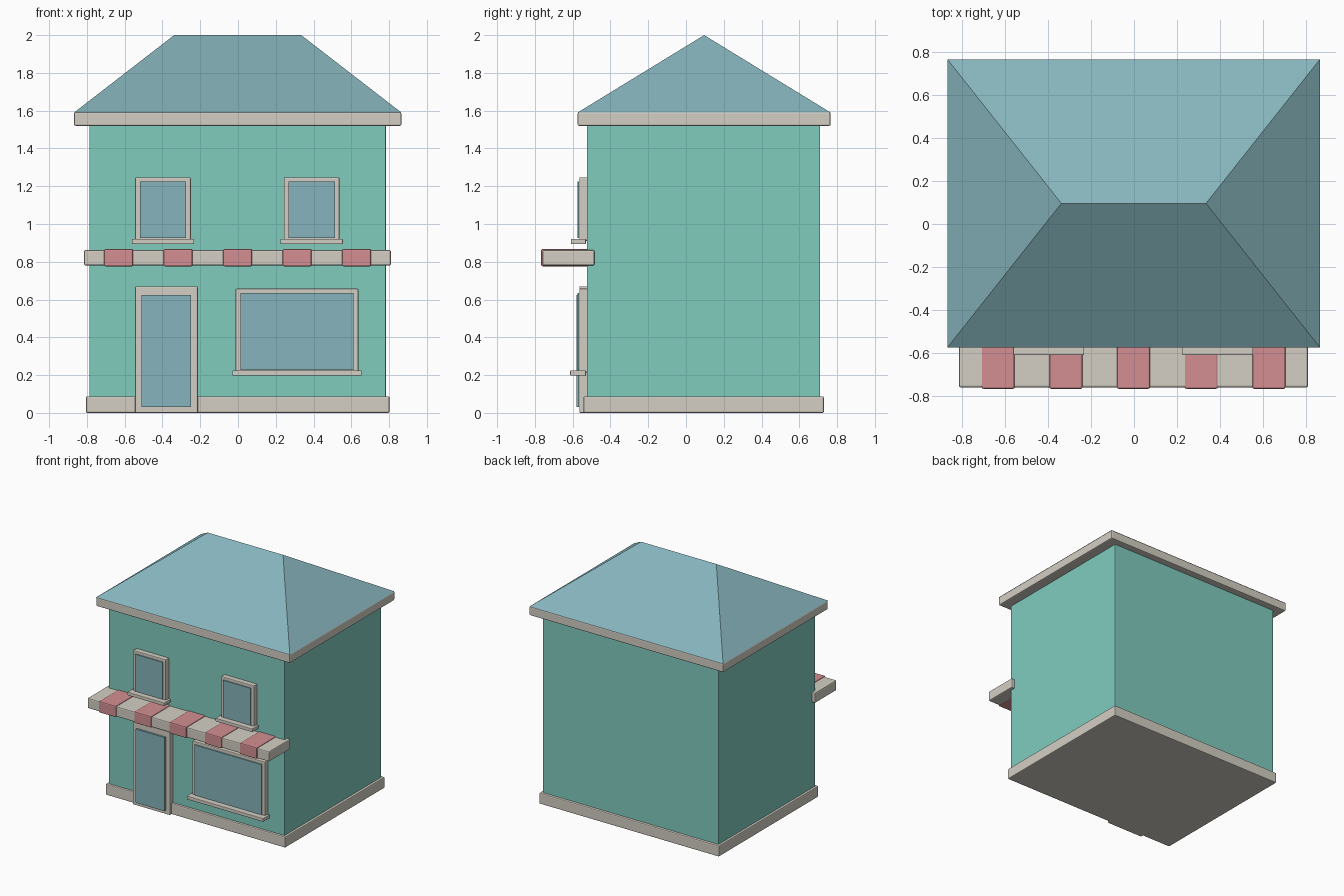
import bpy
import bmesh

if "Cube" in bpy.data.objects:
    bpy.data.objects.remove(bpy.data.objects["Cube"])


def material(name, rgb):
    # sRGB 0-255 to linear
    lin = [((c / 255 + 0.055) / 1.055) ** 2.4 for c in rgb]
    m = bpy.data.materials.new(name)
    m.diffuse_color = (*lin, 1)
    m.use_nodes = True
    m.node_tree.nodes["Principled BSDF"].inputs["Base Color"].default_value = m.diffuse_color
    return m


TEAL = material("teal wall", (128, 204, 190))
STONE = material("pale stone", (212, 207, 196))
BLUE = material("slate blue", (134, 180, 188))
PINK = material("awning pink", (212, 143, 146))


def finish(name, bm, mat, bevel):
    bmesh.ops.recalc_face_normals(bm, faces=bm.faces)
    me = bpy.data.meshes.new(name)
    bm.to_mesh(me)
    bm.free()
    me.materials.append(mat)
    ob = bpy.data.objects.new(name, me)
    bpy.context.collection.objects.link(ob)
    if bevel:
        mod = ob.modifiers.new("soft edges", 'BEVEL')
        mod.width = bevel
        mod.segments = 2
        mod.limit_method = 'ANGLE'
        mod.angle_limit = 0.3
    return ob


def box(name, x, y, z, mat, bevel=0.006):
    # x, y, z are (low, high) ranges
    bm = bmesh.new()
    bmesh.ops.create_cube(bm, size=1)
    for v in bm.verts:
        v.co = [r[0] if c < 0 else r[1] for c, r in zip(v.co, (x, y, z))]
    return finish(name, bm, mat, bevel)


def frame(name, x, z, ix, iz):
    # rectangular surround, slightly proud of the wall, with a pane on it
    box(name + "_frame", x, (-0.565, -0.515), z, STONE)
    box(name + "_pane", ix, (-0.574, -0.5655), iz, BLUE, 0)


# body of the house
box("walls", (-0.787, 0.783), (-0.525, 0.71), (0.003, 1.54), TEAL, 0.003)
box("base_course", (-0.805, 0.802), (-0.543, 0.73), (0, 0.088), STONE, 0.007)
box("eaves", (-0.868, 0.865), (-0.574, 0.766), (1.52, 1.592), STONE, 0.008)

# hipped roof with a short ridge
bm = bmesh.new()
base = [bm.verts.new(p) for p in ((-0.868, -0.574, 1.59), (0.865, -0.574, 1.59),
                                  (0.865, 0.766, 1.59), (-0.868, 0.766, 1.59))]
left, right = [bm.verts.new((x, 0.096, 2.0)) for x in (-0.338, 0.335)]
for f in ((base[0], base[1], right, left), (base[1], base[2], right),
          (base[2], base[3], left, right), (base[3], base[0], left), base[::-1]):
    bm.faces.new(f)
finish("hip_roof", bm, BLUE, 0)

# awning with five stripe bands wrapped round it
box("awning", (-0.815, 0.81), (-0.76, -0.485), (0.78, 0.862), STONE, 0.008)
for i in range(5):
    cx = -0.632 + i * 0.315
    box(f"awning_stripe_{i + 1}", (cx - 0.077, cx + 0.077), (-0.767, -0.49),
        (0.776, 0.868), PINK, 0.008)

# upper windows with sills
for side, cx in (("left", -0.397), ("right", 0.39)):
    frame(f"upper_window_{side}", (cx - 0.147, cx + 0.147), (0.91, 1.247),
          (cx - 0.123, cx + 0.123), (0.925, 1.224))
    box(f"upper_sill_{side}", (cx - 0.165, cx + 0.165), (-0.61, -0.53),
        (0.894, 0.921), STONE, 0.004)

# door
frame("door", (-0.545, -0.213), (0, 0.67), (-0.51, -0.25), (0.03, 0.625))
box("door_panel", (-0.51, -0.25), (-0.581, -0.573), (0.03, 0.625), BLUE, 0)

# shop window
frame("shop_window", (-0.013, 0.637), (0.21, 0.658), (0.013, 0.611), (0.228, 0.634))
box("shop_sill", (-0.03, 0.655), (-0.613, -0.53), (0.197, 0.225), STONE, 0.004)
